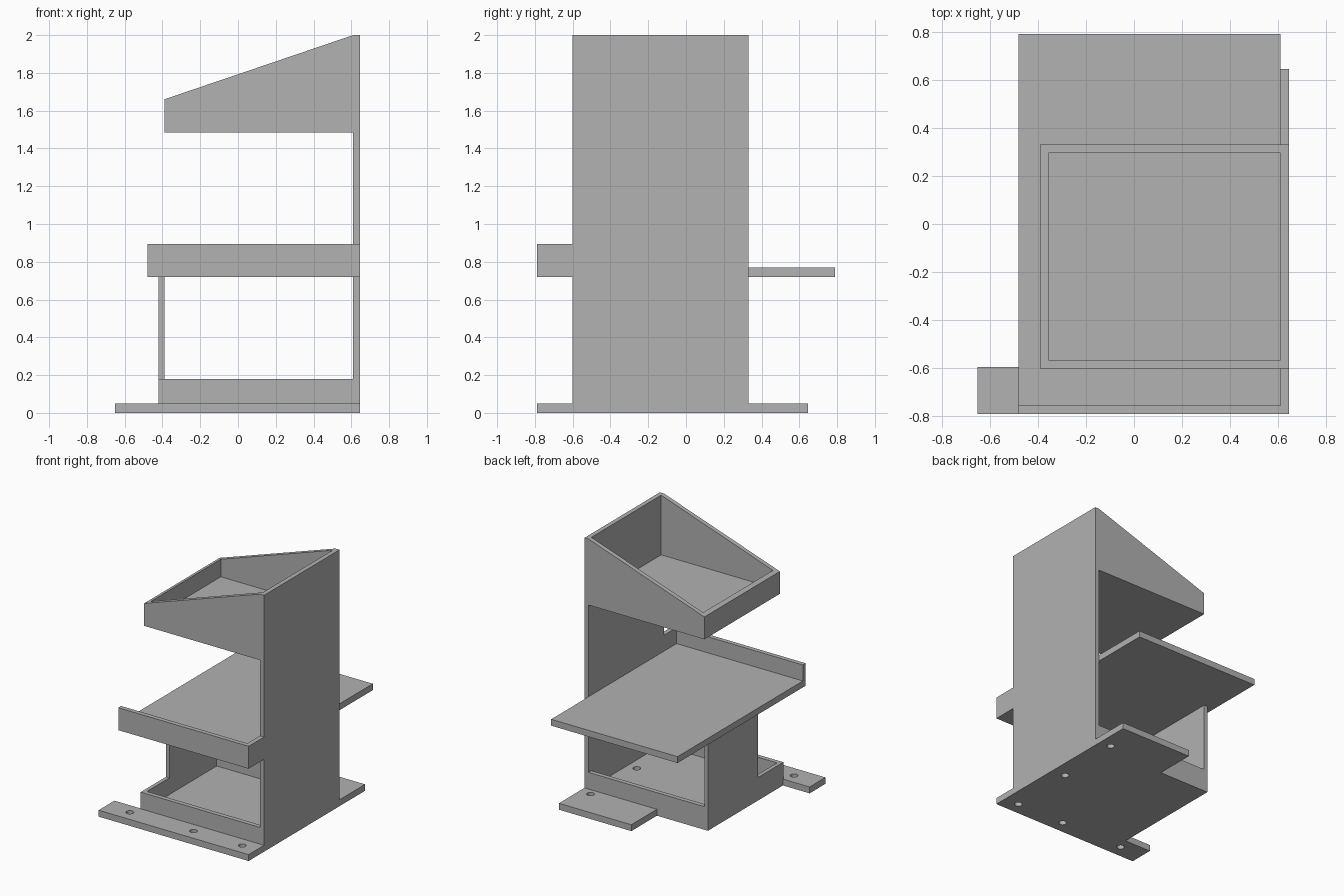
import bpy, bmesh
from mathutils import Vector

cube = bpy.data.objects.get("Cube")
if cube:
    bpy.data.objects.remove(cube, do_unlink=True)

grey = bpy.data.materials.new("light grey")
grey.use_nodes = True
colour = (0.445, 0.445, 0.445, 1)
grey.diffuse_color = colour
grey.node_tree.nodes["Principled BSDF"].inputs["Base Color"].default_value = colour

# Shared levels and edges
LEFT, RIGHT, OUT = -0.39, 0.61, 0.645     # bin edge, wall inside, wall outside
FRONT, BACK = -0.6, 0.33                  # body depth
T, SLAB = 0.035, 0.05                     # wall and floor thickness
SHELF, BIN = 0.72, 1.485                  # undersides


def prism(name, points, lo, hi, axis="z"):
    """Extrude an outline along z (points are x, y) or along y (points are x, z)."""
    def place(p, h):
        return Vector((p[0], p[1], h)) if axis == "z" else Vector((p[0], h, p[1]))
    bm = bmesh.new()
    face = bm.faces.new([bm.verts.new(place(p, lo)) for p in points])
    moved = bmesh.ops.extrude_face_region(bm, geom=[face])["geom"]
    verts = [v for v in moved if isinstance(v, bmesh.types.BMVert)]
    bmesh.ops.translate(bm, verts=verts, vec=place((0, 0), hi - lo))
    bmesh.ops.recalc_face_normals(bm, faces=bm.faces)
    mesh = bpy.data.meshes.new(name)
    bm.to_mesh(mesh)
    bm.free()
    mesh.materials.append(grey)
    obj = bpy.data.objects.new(name, mesh)
    bpy.context.collection.objects.link(obj)
    return obj


def box(name, x0, x1, y0, y1, z0, z1):
    return prism(name, [(x0, y0), (x1, y0), (x1, y1), (x0, y1)], z0, z1)


# Base plate with mounting flanges
base = prism("base_plate", [
    (-0.65, -0.79), (OUT, -0.79), (OUT, 0.645), (0.02, 0.645),
    (0.02, BACK), (-0.42, BACK), (-0.42, -0.595), (-0.65, -0.595)], 0, SLAB)

# Screw holes through the base
for x, y in [(-0.45, -0.69), (0.1, -0.69), (0.52, -0.69), (0.53, -0.15), (0.55, 0.39)]:
    bpy.ops.mesh.primitive_cylinder_add(vertices=24, radius=0.028, depth=0.3, location=(x, y, 0))
    cutter = bpy.context.object
    cutter.name = "hole_cutter"
    cutter.hide_render = True
    cutter.hide_set(True)
    cutter.display_type = "WIRE"
    mod = base.modifiers.new("hole", "BOOLEAN")
    mod.operation = "DIFFERENCE"
    mod.solver = "EXACT"
    mod.object = cutter

# Tall side wall
box("tall_wall", RIGHT, OUT, FRONT, BACK, SLAB, 2)

# Lower bin rims and the post that carries the shelf
for name, y in (("front", FRONT), ("back", BACK - T)):
    box("lower_bin_" + name, LEFT, RIGHT, y, y + T, SLAB, 0.18)
prism_points = [(FRONT, SLAB), (BACK, SLAB), (BACK, SHELF), (-0.29, SHELF), (-0.29, 0.18), (FRONT, 0.18)]
support = prism("shelf_support", prism_points, -LEFT, 0.42)
# Turn the outline upright: its x, y, z become y, z, -x
for v in support.data.vertices:
    v.co = (-v.co.z, v.co.x, v.co.y)

# Shelf with front lip and short side lip
box("shelf", -0.48, RIGHT, -0.755, 0.79, SHELF, 0.77)
box("shelf_front_lip", -0.48, OUT, -0.79, -0.755, SHELF, 0.895)
box("shelf_side_lip", RIGHT, OUT, -0.755, FRONT, SHELF, 0.895)

# Sloped upper bin
box("upper_bin_floor", LEFT + T, RIGHT, FRONT + T, BACK - T, BIN, BIN + SLAB)
for name, y in (("front", FRONT), ("back", BACK - T)):
    prism("upper_bin_" + name, [(LEFT, BIN), (RIGHT, BIN), (RIGHT, 2), (LEFT, 1.66)], y, y + T, "y")
prism("upper_bin_end", [(LEFT, BIN), (LEFT + T, BIN), (LEFT + T, 1.672), (LEFT, 1.66)],
      FRONT + T, BACK - T, "y")
